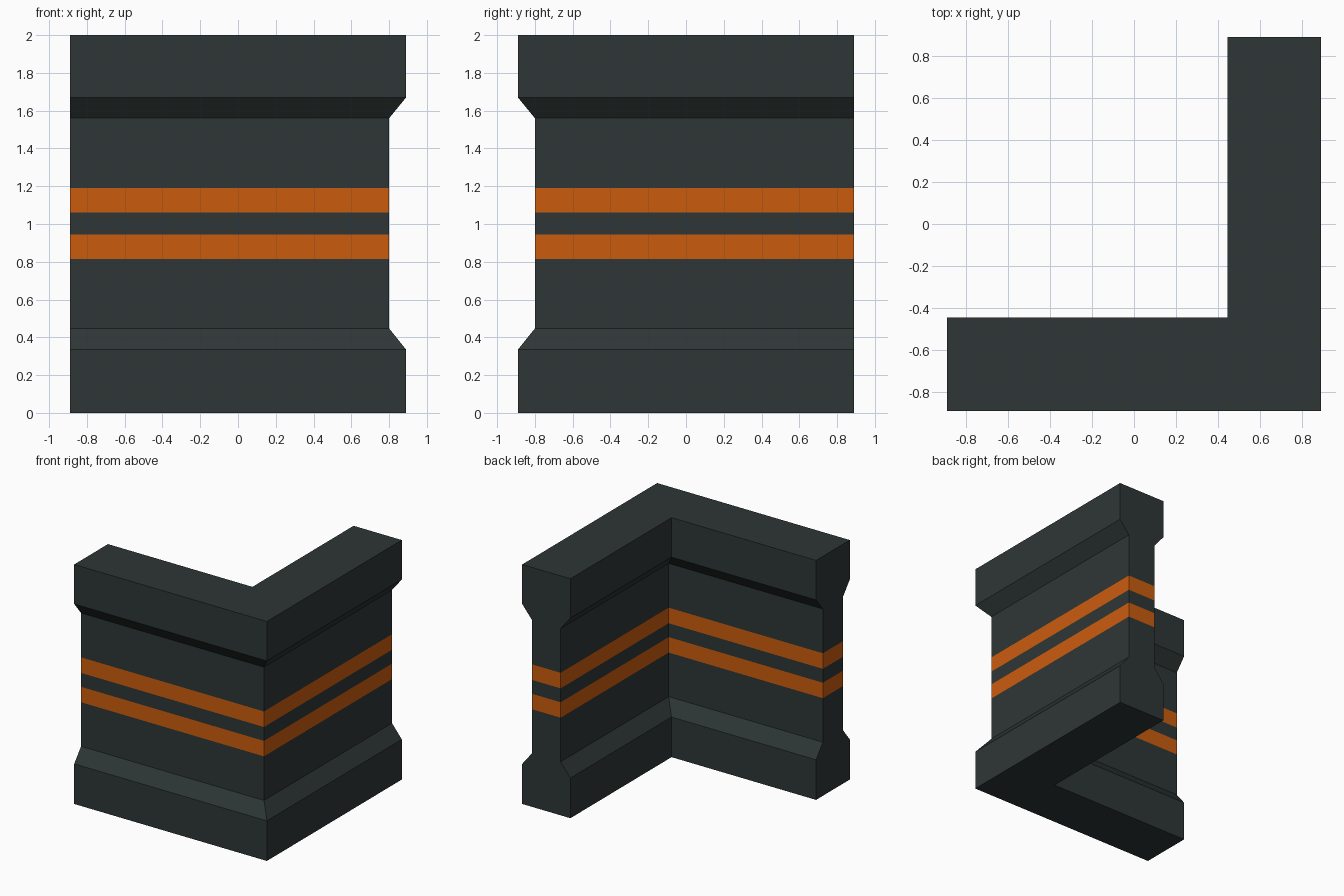
import bpy, bmesh

if "Cube" in bpy.data.objects:
    bpy.data.objects.remove(bpy.data.objects["Cube"])

END = 0.89      # reach of both wall ends
INNER = 0.445   # inner wall line at the base

def material(name, rgb):
    m = bpy.data.materials.new(name)
    m.diffuse_color = (*rgb, 1.0)
    m.use_nodes = True
    m.node_tree.nodes["Principled BSDF"].inputs["Base Color"].default_value = m.diffuse_color
    return m

dark = material("dark_slate", (0.027, 0.037, 0.036))
orange = material("orange_stripe", (0.59, 0.107, 0.0045))

# wall profile: height, inset on both sides
profile = [(0, 0), (0.335, 0), (0.447, 0.09), (0.815, 0.09), (0.944, 0.09),
           (1.06, 0.09), (1.19, 0.09), (1.56, 0.09), (1.67, 0), (2, 0)]
stripe_layers = {3, 5}

bm = bmesh.new()
rings = []
for z, inset in profile:
    o, i = END - inset, INNER + inset
    outline = [(-END, -o), (o, -o), (o, END), (i, END), (i, -i), (-END, -i)]
    rings.append([bm.verts.new((x, y, z)) for x, y in outline])

# side and end faces, striped by layer
for n, (low, high) in enumerate(zip(rings, rings[1:])):
    for k in range(6):
        j = (k + 1) % 6
        f = bm.faces.new((low[k], low[j], high[j], high[k]))
        f.material_index = 1 if n in stripe_layers else 0

# bottom and top
bm.faces.new(rings[0][::-1])
bm.faces.new(rings[-1])
bm.normal_update()

mesh = bpy.data.meshes.new("corner_wall")
bm.to_mesh(mesh)
bm.free()
mesh.materials.append(dark)
mesh.materials.append(orange)
wall = bpy.data.objects.new("corner_wall", mesh)
bpy.context.collection.objects.link(wall)
